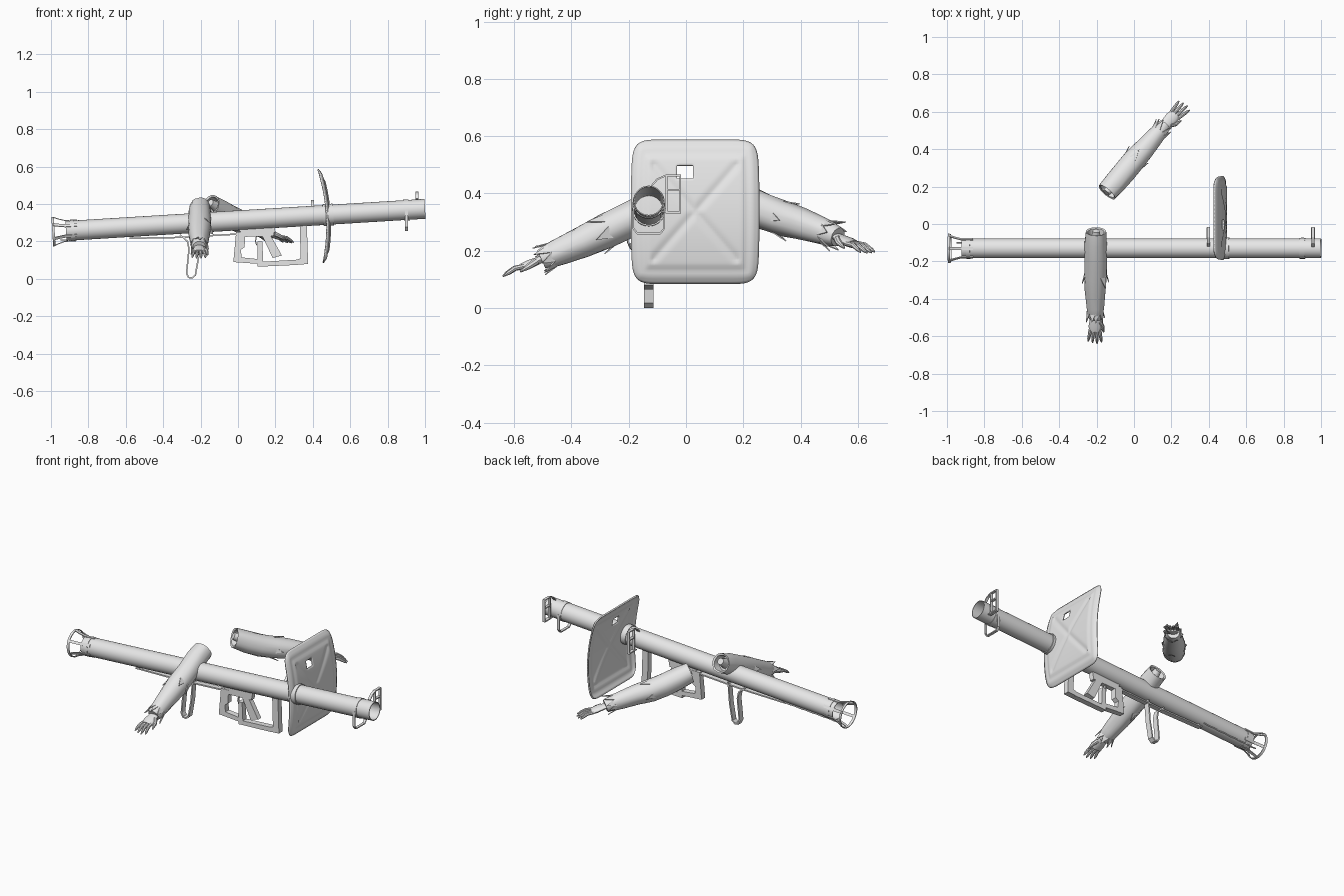
import bpy, bmesh, math, random
from mathutils import Vector as V

if "Cube" in bpy.data.objects:
    bpy.data.objects.remove(bpy.data.objects["Cube"])
random.seed(4)

grey = bpy.data.materials.new("plain_grey")
grey.use_nodes = True
grey.diffuse_color = (0.8, 0.8, 0.8, 1)
grey.node_tree.nodes["Principled BSDF"].inputs["Base Color"].default_value = (0.8, 0.8, 0.8, 1)

AXIS_Y = -0.13
SLOPE = 0.0615
R = 0.053


def axis(x, dy=0, dz=0):
    """Point relative to the sloping centre line of the launcher."""
    return V((x, AXIS_Y + dy, 0.313 + SLOPE * x + dz))


def finish(name, bm, smooth=True, thick=0):
    bmesh.ops.recalc_face_normals(bm, faces=bm.faces)
    me = bpy.data.meshes.new(name)
    bm.to_mesh(me)
    bm.free()
    ob = bpy.data.objects.new(name, me)
    bpy.context.collection.objects.link(ob)
    me.materials.append(grey)
    if thick:
        mod = ob.modifiers.new("thickness", 'SOLIDIFY')
        mod.thickness, mod.offset, mod.use_even_offset = thick, 0, True
    if smooth:
        bpy.ops.object.select_all(action='DESELECT')
        ob.select_set(True)
        bpy.context.view_layer.objects.active = ob
        bpy.ops.object.shade_smooth_by_angle(angle=math.radians(40))
    return ob


def frame(d):
    s = d.cross(V((0, 0, 1))).normalized()
    return s, s.cross(d).normalized()


def loft(name, pts, radii, seg=16, flat=1, d=None, closed=False, rough=0):
    """Skin round sections along a path; all sections share one direction."""
    pts = [V(p) for p in pts]
    s, n = frame((d or (pts[-1] - pts[0])).normalized())
    bm = bmesh.new()
    rings = []
    for p, r in zip(pts, radii):
        ring = []
        for k in range(seg):
            a = math.tau * k / seg
            q = r * (1 + random.uniform(-rough, rough))
            ring.append(bm.verts.new(p + s * q * math.cos(a) + n * q * flat * math.sin(a)))
        rings.append(ring)
    pairs = list(zip(rings, rings[1:])) + ([(rings[-1], rings[0])] if closed else [])
    for a, b in pairs:
        for k in range(seg):
            j = (k + 1) % seg
            bm.faces.new((a[k], a[j], b[j], b[k]))
    if not closed:
        bm.faces.new(rings[0])
        bm.faces.new(rings[-1])
    return finish(name, bm)


def pipe(name, sections, wall, seg=40):
    """Hollow round part on the launcher axis from (x, radius) pairs."""
    prof = sections + [(x, r - wall) for x, r in reversed(sections)]
    return loft(name, [axis(x) for x, r in prof], [r for x, r in prof], seg,
                d=V((1, 0, SLOPE)), closed=True)


def strap(name, pts, across, thick, loop=False):
    """Flat band along a path, widened along the vector across."""
    bm = bmesh.new()
    w = V(across) / 2
    rows = [(bm.verts.new(V(p) - w), bm.verts.new(V(p) + w)) for p in pts]
    for a, b in list(zip(rows, rows[1:])) + ([(rows[-1], rows[0])] if loop else []):
        bm.faces.new((a[0], a[1], b[1], b[0]))
    return finish(name, bm, False, thick)


# Launch tube, collars and open cage at the rear
pipe("launch_tube", [(-0.92, R), (1.0, R)], 0.004)
pipe("tube_collar", [(0.455, 0.058), (0.51, 0.058)], 0.007)
pipe("muzzle_band", [(0.885, 0.056), (0.915, 0.056)], 0.005)
pipe("rear_band", [(-0.895, 0.056), (-0.875, 0.056)], 0.005)
pipe("cage_ring", [(-0.993, 0.079), (-0.98, 0.077)], 0.005)
for k in range(6):
    a = math.tau * (k + 0.5) / 6
    c, s = math.cos(a), math.sin(a)
    strap(f"cage_strut_{k}", [axis(x, r * c, r * s) for x, r in
          [(-0.86, 0.056), (-0.925, 0.056), (-0.96, 0.066), (-0.988, 0.077)]],
          (0, -0.016 * s, 0.016 * c), 0.005)

# Muzzle sling bracket
strap("sling_bracket", [axis(0.9, *p) for p in
      [(-0.054, 0), (-0.054, -0.09), (-0.04, -0.108), (0.04, -0.108), (0.054, -0.09), (0.054, 0)]],
      (0.016, 0, 0), 0.006)

# Front and rear sights: square frames on side arms
for name, x, top in [("front_sight", 0.957, 0.463), ("rear_sight", 0.397, 0.42)]:
    low = top - 0.13
    for i, (y0, y1, z0, z1) in enumerate([(-0.068, -0.02, top - 0.05, top),
                                          (-0.068, -0.02, low, top - 0.05)]):
        strap(f"{name}_frame_{i}", [(x, y0, z0), (x, y1, z0), (x, y1, z1), (x, y0, z1)],
              (0.016, 0, 0), 0.006, True)
    strap(name + "_plate", [(x, -0.085, low + 0.003), (x, -0.02, low + 0.003)], (0.02, 0, 0), 0.006)
    strap(name + "_arm", [(x, -0.12, top - 0.036), (x, -0.1, top - 0.013), (x, -0.07, top)],
          (0.016, 0, 0), 0.006)

# Blast shield: bowed panel with rounded corners, pressed cross and window
N = 56
bm = bmesh.new()
grid = []
for i in range(N + 1):
    row = []
    for j in range(N + 1):
        u, v = 2 * i / N - 1, 2 * j / N - 1
        p, q = u * (1 - 0.075 * v ** 12), v * (1 - 0.075 * u ** 12)
        p *= 1 - 0.03 * q * q
        edge = max(abs(u), abs(v))
        lift = 0.006 * min(1, max(0, (0.8 - edge) / 0.06))
        rib = max(0, 1 - abs(abs(u) - abs(v)) / 0.13)
        if edge < 0.68:
            lift -= 0.006 * rib
        x = 0.453 - 0.014 * q + 0.033 * (1 - q * q) + lift - 0.012 * max(0, edge - 0.9) / 0.1
        row.append(bm.verts.new((x, 0.032 + 0.223 * p, 0.336 + 0.25 * q)))
    grid.append(row)
for i in range(N):
    for j in range(N):
        f = bm.faces.new((grid[i][j], grid[i + 1][j], grid[i + 1][j + 1], grid[i][j + 1]))
        c = f.calc_center_median()
        if -0.028 < c.y < 0.026 and 0.452 < c.z < 0.5:
            bm.faces.remove(f)
finish("blast_shield", bm, True, 0.008)


# Grip, trigger housing and shoulder frame under the tube
def plate(name, outline, width):
    bm = bmesh.new()
    f = bm.faces.new([bm.verts.new((x, AXIS_Y - width / 2, z)) for x, z in outline])
    ext = bmesh.ops.extrude_face_region(bm, geom=[f])
    bmesh.ops.translate(bm, vec=(0, width, 0),
                        verts=[g for g in ext["geom"] if isinstance(g, bmesh.types.BMVert)])
    return finish(name, bm, False)


plate("shoulder_rest", [(-0.01, 0.25), (0.04, 0.25), (0.035, 0.17), (0.015, 0.155), (0.02, 0.115),
                        (0.115, 0.105), (0.115, 0.08), (-0.025, 0.09)], 0.034)
plate("trigger_housing", [(-0.01, 0.275), (0.2, 0.28), (0.19, 0.23), (0.04, 0.225)], 0.03)
plate("pistol_grip", [(0.125, 0.24), (0.17, 0.24), (0.235, 0.125), (0.185, 0.112)], 0.03)
plate("stock_leg", [(0.33, 0.29), (0.368, 0.29), (0.375, 0.08), (0.31, 0.075), (0.31, 0.102), (0.335, 0.11)], 0.034)
plate("stock_bar", [(0.105, 0.065), (0.32, 0.075), (0.32, 0.103), (0.135, 0.092), (0.13, 0.2), (0.105, 0.2)], 0.034)
strap("trigger", [(0.1, AXIS_Y, 0.235), (0.093, AXIS_Y, 0.2), (0.1, AXIS_Y, 0.18)], (0, 0.012, 0), 0.006)

# Rear support loop, rail under the tube and firing wire
strap("support_loop", [(x, AXIS_Y, z) for x, z in
      [(-0.31, 0.236), (-0.27, 0.2), (-0.262, 0.16), (-0.275, 0.03), (-0.265, 0.008), (-0.245, 0.005),
       (-0.228, 0.02), (-0.21, 0.12), (-0.2, 0.245)]], (0, 0.034, 0), 0.008)
strap("lower_rail", [(-0.58, AXIS_Y, 0.217), (-0.3, AXIS_Y, 0.222), (0, AXIS_Y, 0.24)], (0, 0.03, 0), 0.008)
strap("rail_tab", [(-0.56, AXIS_Y, 0.217), (-0.56, AXIS_Y, 0.24)], (0, 0.03, 0), 0.008)
wire = [axis(-0.95 + 0.037 * k, 0.03, -0.046 - 0.003 * (k % 2)) for k in range(11)]
loft("firing_wire", wire, [0.004] * len(wire), 6)


# Loose arms: hollow torn sleeve, cuff flaps, palm, fingers and thumb
def arm(name, path, radii, tip, thumb):
    path = [V(p) for p in path]
    d = (path[-1] - path[0]).normalized()
    s, n = frame(d)
    inner = [path[0] + d * 0.05, path[0] + d * 0.004]
    loft(name + "_sleeve", inner + path, [radii[0] * 0.7, radii[0] * 0.82] + radii, 24, 1, d, rough=0.035)
    loft(name + "_stump", [path[0] - d * 0.008 + n * 0.01, path[0] + d * 0.07],
         [radii[0] * 0.35, radii[0] * 0.6], 10)
    # torn flaps at the cuff and elbow
    for base, r, count, size in [(path[-2], radii[-2], 8, 0.06), (path[3], radii[3], 4, 0.07)]:
        for k in range(count):
            a = math.tau * (k + random.random() * 0.6) / count
            out = s * math.cos(a) + n * math.sin(a)
            side = d.cross(out) * random.uniform(0.014, 0.022)
            bm = bmesh.new()
            root = base + out * r * 0.92 - d * 0.015
            end = root + d * size * random.uniform(0.7, 1) + out * random.uniform(0.008, 0.022)
            bm.faces.new([bm.verts.new(p) for p in (root - side, root + side, end)])
            finish(f"{name}_flap_{count}_{k}", bm, False, 0.004)
    # hand
    wrist, tip = path[-1], V(tip)
    h = (tip - wrist).normalized()
    s, n = frame(h)
    reach = (tip - wrist).length
    palm_end = wrist + h * reach * 0.48
    loft(name + "_palm", [wrist - h * 0.03, wrist, wrist + h * reach * 0.3, palm_end],
         [0.024, 0.028, 0.035, 0.031], 14, 0.45)
    for i in range(4):
        o = i - 1.5
        p = palm_end + s * o * 0.0165 - h * 0.01
        f = (h + s * o * 0.1).normalized()
        ln = reach * (0.57 - 0.05 * abs(o - 0.3 * thumb))
        loft(f"{name}_finger_{i}", [p, p + f * ln * 0.45 + n * 0.006, p + f * ln * 0.8, p + f * ln - n * 0.004],
             [0.0095, 0.009, 0.0075, 0.003], 8)
    p = wrist + h * reach * 0.12 + s * thumb * 0.022
    loft(name + "_thumb", [p, p + h * 0.03 + s * thumb * 0.018 - n * 0.006, p + h * 0.065 + s * thumb * 0.024 - n * 0.012],
         [0.013, 0.011, 0.004], 8)


arm("right_arm",
    [(-0.203, -0.04, 0.385), (-0.205, -0.1, 0.36), (-0.205, -0.19, 0.312), (-0.205, -0.28, 0.27),
     (-0.207, -0.36, 0.232), (-0.207, -0.44, 0.198), (-0.207, -0.48, 0.18), (-0.207, -0.505, 0.17)],
    [0.054, 0.058, 0.06, 0.061, 0.055, 0.047, 0.043, 0.034], (-0.21, -0.645, 0.113), -1)
arm("left_arm",
    [(-0.145, 0.17, 0.395), (-0.1, 0.22, 0.365), (-0.05, 0.28, 0.335), (0.0, 0.34, 0.312),
     (0.055, 0.4, 0.295), (0.11, 0.465, 0.272), (0.14, 0.5, 0.26), (0.165, 0.53, 0.248)],
    [0.056, 0.06, 0.062, 0.061, 0.056, 0.048, 0.043, 0.034], (0.28, 0.645, 0.195), 1)
